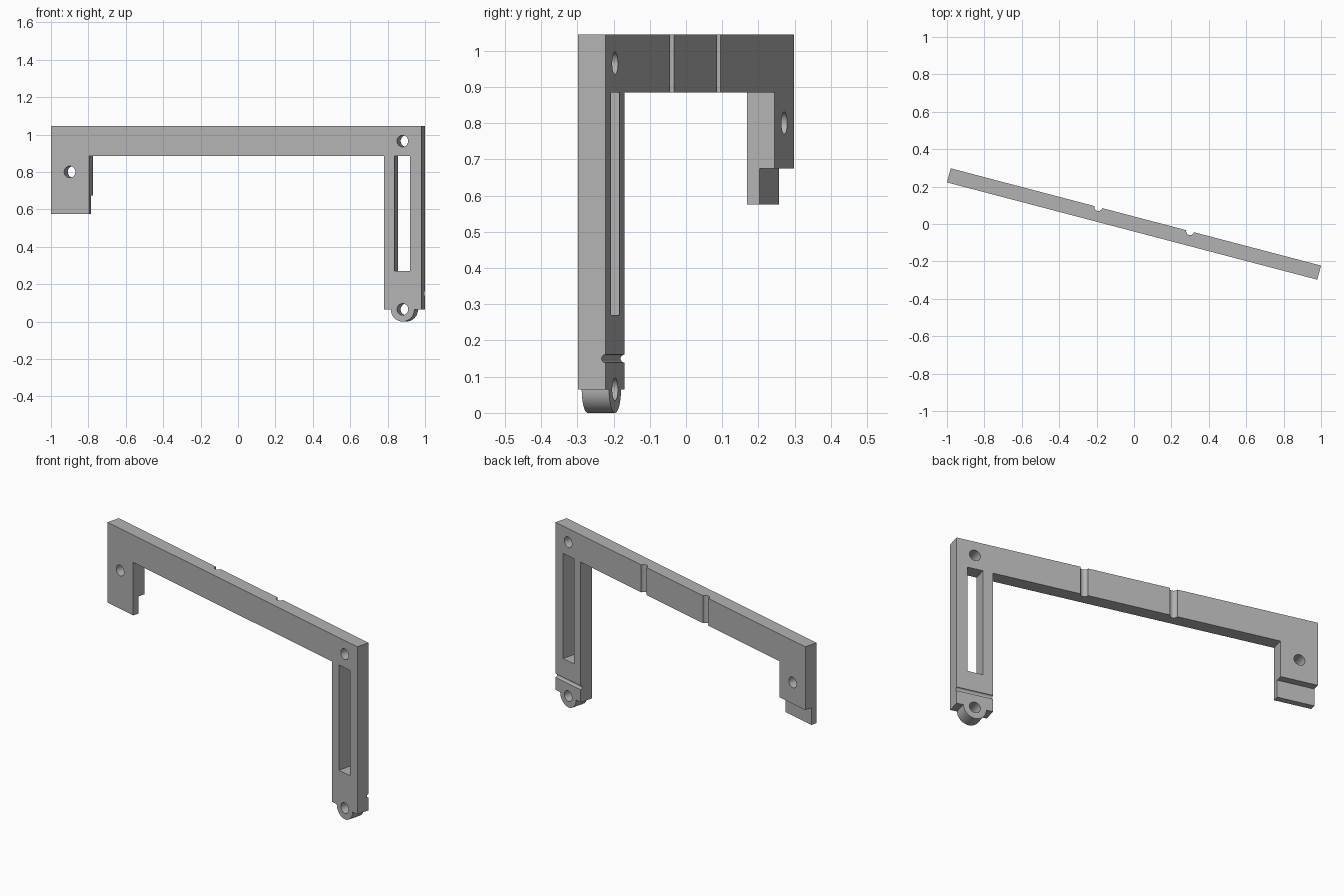
import bpy, bmesh, math
from mathutils import Matrix

if "Cube" in bpy.data.objects:
    bpy.data.objects.remove(bpy.data.objects["Cube"])

HALF, T = 1.0235, 0.039        # half length and half thickness of the plate
TILT = math.atan2(-0.52, 1.98)  # plate runs diagonally across the ground
LEG = 0.92                      # leg centre distance along the plate

grey = bpy.data.materials.new("plain grey")
grey.use_nodes = True
grey.diffuse_color = (0.45, 0.45, 0.45, 1)
grey.node_tree.nodes["Principled BSDF"].inputs["Base Color"].default_value = grey.diffuse_color


def make(name, bm):
    bmesh.ops.recalc_face_normals(bm, faces=bm.faces)
    mesh = bpy.data.meshes.new(name)
    bm.to_mesh(mesh)
    bm.free()
    mesh.materials.append(grey)
    obj = bpy.data.objects.new(name, mesh)
    bpy.context.collection.objects.link(obj)
    return obj


def box(name, x, y, z):
    bm = bmesh.new()
    bmesh.ops.create_cube(bm, size=1)
    for v in bm.verts:
        v.co = [a + (b - a) * (c + 0.5) for (a, b), c in zip((x, y, z), v.co)]
    return make(name, bm)


def rod(name, centre, radius, length, turn):
    bm = bmesh.new()
    bmesh.ops.create_cone(bm, cap_ends=True, segments=40, radius1=radius, radius2=radius,
                          depth=length, matrix=Matrix.Translation(centre) @ turn)
    return make(name, bm)


ALONG_X = Matrix.Rotation(math.pi / 2, 4, "Y")
ALONG_Y = Matrix.Rotation(math.pi / 2, 4, "X")
UPRIGHT = Matrix.Identity(4)

# Bracket outline: top bar, short leg, long leg with a round lug at its foot
lug = [(LEG + 0.065 * math.cos(a), 0.065 - 0.065 * math.sin(a))
       for a in (math.pi * (1 - i / 24) for i in range(25))]
outline = [(-HALF, 1.045), (-HALF, 0.575), (-0.813, 0.575), (-0.813, 0.885),
           (0.817, 0.885), (0.817, 0.065)] + lug + [(HALF, 0.065), (HALF, 1.045)]
bm = bmesh.new()
face = bm.faces.new([bm.verts.new((x, -T, z)) for x, z in outline])
side = bmesh.ops.extrude_face_region(bm, geom=[face])["geom"]
bmesh.ops.translate(bm, vec=(0, 2 * T, 0), verts=[v for v in side if isinstance(v, bmesh.types.BMVert)])
bracket = make("bracket", bm)

# Slot in the long leg and step behind the foot of the short leg
cutters = [box("slot_cutter", (0.874, 0.962), (-0.2, 0.2), (0.27, 0.885)),
           box("step_cutter", (-1.2, -0.7), (-0.003, 0.2), (0.4, 0.675))]

# Screw holes
for x, z in ((LEG, 0.965), (LEG, 0.065), (-LEG, 0.8)):
    cutters.append(rod("hole_cutter", (x, 0, z), 0.031, 0.4, ALONG_Y))

# Rounded grooves on the back
for x in (-0.207, 0.3):
    cutters.append(rod("bar_groove_cutter", (x, T, 1), 0.021, 0.5, UPRIGHT))
cutters.append(rod("leg_groove_cutter", (LEG, T, 0.15), 0.011, 0.4, ALONG_X))

bpy.context.view_layer.objects.active = bracket
for cutter in cutters:
    mod = bracket.modifiers.new("cut", "BOOLEAN")
    mod.operation, mod.solver, mod.object = "DIFFERENCE", "EXACT", cutter
    bpy.ops.object.modifier_apply(modifier=mod.name)
    bpy.data.objects.remove(cutter)

bracket.rotation_euler.z = TILT
bpy.ops.object.select_all(action="DESELECT")
bracket.select_set(True)
bpy.ops.object.shade_smooth_by_angle(angle=math.radians(30))
